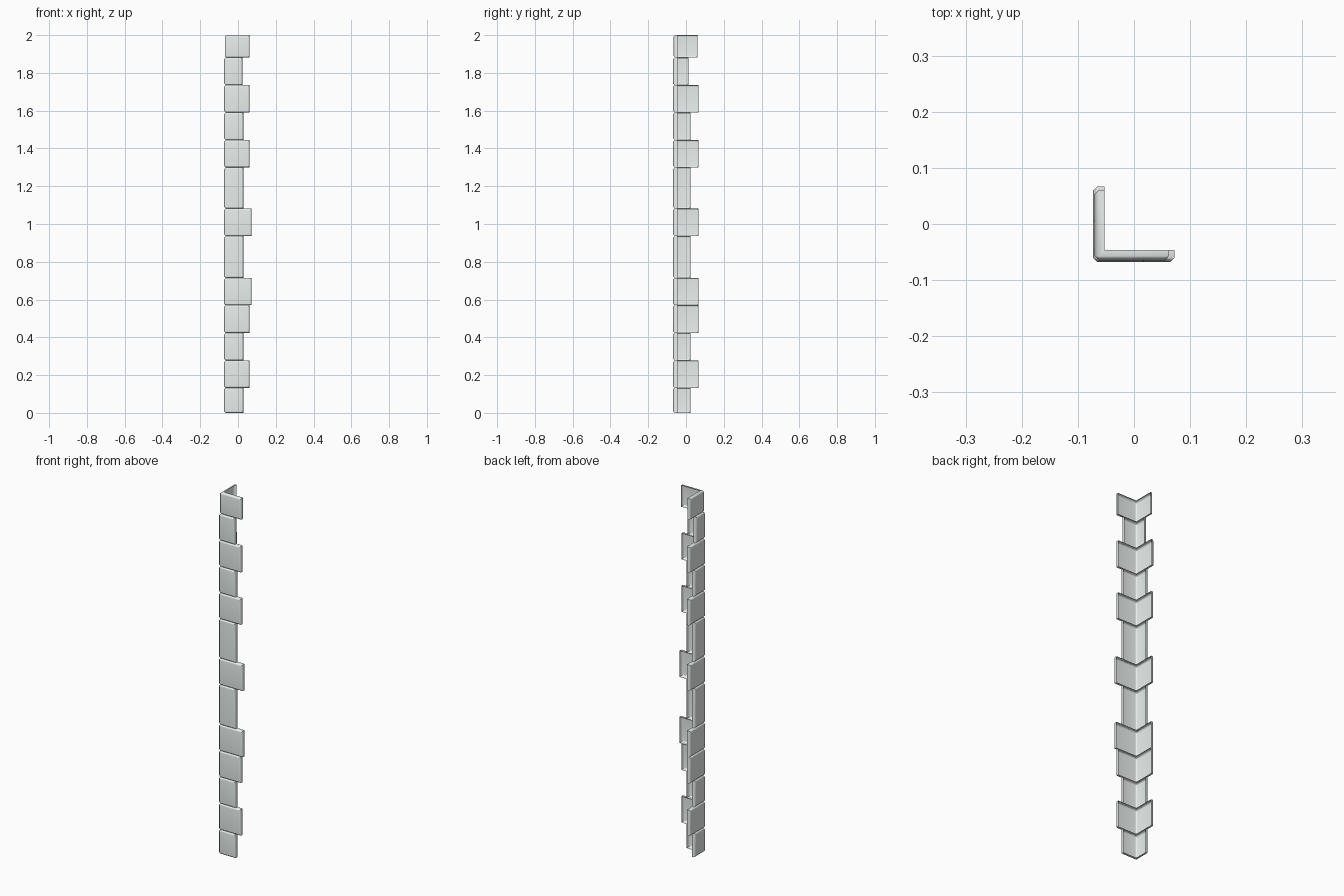
import bpy, bmesh

if "Cube" in bpy.data.objects:
    bpy.data.objects.remove(bpy.data.objects["Cube"])

X0, Y0 = -0.073, -0.068      # outer corner of the wall edge
XI, YI = -0.053, -0.046      # open back edges of the two legs

stone_mat = bpy.data.materials.new("pale_stone")
stone_mat.diffuse_color = (0.82, 0.87, 0.86, 1)
stone_mat.use_nodes = True
stone_mat.node_tree.nodes["Principled BSDF"].inputs["Base Color"].default_value = stone_mat.diffuse_color


def quoin(name, z0, z1, x1, y1, inset=0.0, w=0.008):
    """L-shaped corner stone shell: chamfered outside, open towards the wall."""
    x0, y0 = X0 + inset, Y0 + inset
    profile = [(x0, y0), (x1, y0), (x1, YI), (XI, YI), (XI, y1), (x0, y1)]
    bm = bmesh.new()
    face = bm.faces.new([bm.verts.new((x, y, z0)) for x, y in profile])
    ext = bmesh.ops.extrude_face_region(bm, geom=[face])
    top = [v for v in ext["geom"] if isinstance(v, bmesh.types.BMVert)]
    bmesh.ops.translate(bm, verts=top, vec=(0, 0, z1 - z0))
    bmesh.ops.recalc_face_normals(bm, faces=bm.faces)

    def outer(e):
        a, b = (v.co for v in e.verts)
        return any(abs(a[i] - o) < 1e-5 and abs(b[i] - o) < 1e-5
                   for i, o in ((0, x0), (1, y0)))
    bmesh.ops.bevel(bm, geom=[e for e in bm.edges if outer(e)], offset=w,
                    segments=1, affect='EDGES', clamp_overlap=True)
    # The side against the wall stays open
    inner = [f for f in bm.faces
             if all(abs(v.co.x - XI) < 1e-5 for v in f.verts)
             or all(abs(v.co.y - YI) < 1e-5 for v in f.verts)]
    bmesh.ops.delete(bm, geom=inner, context='FACES')
    mesh = bpy.data.meshes.new(name)
    bm.to_mesh(mesh)
    bm.free()
    mesh.materials.append(stone_mat)
    ob = bpy.data.objects.new(name, mesh)
    bpy.context.collection.objects.link(ob)
    bpy.context.view_layer.objects.active = ob
    ob.select_set(True)
    bpy.ops.object.shade_smooth_by_angle(angle=1.0)
    ob.select_set(False)
    # Keeps the broad faces flat while the chamfers look soft
    ob.modifiers.new("soft_chamfer", 'WEIGHTED_NORMAL').keep_sharp = True


# Stones from bottom to top: top height, reach in x, reach in y
SHORT, LONG, WIDE = (0.028, 0.023), (0.061, 0.066), (0.072, 0.066)
stones = [(0.133, SHORT), (0.278, LONG), (0.424, SHORT), (0.57, LONG),
          (0.715, WIDE), (0.936, SHORT), (1.082, WIDE), (1.30, SHORT),
          (1.444, LONG), (1.59, SHORT), (1.735, (0.061, 0.067)),
          (1.881, (0.023, 0.012)), (2.0, (0.062, 0.061))]
z = 0.0
for i, (top, (x, y)) in enumerate(stones):
    kind = "short_stone" if x < 0.04 else "long_stone"
    quoin(f"{kind}_{i + 1}", z, top, x, y, 0.003 if i == 12 else 0.0)
    z = top
